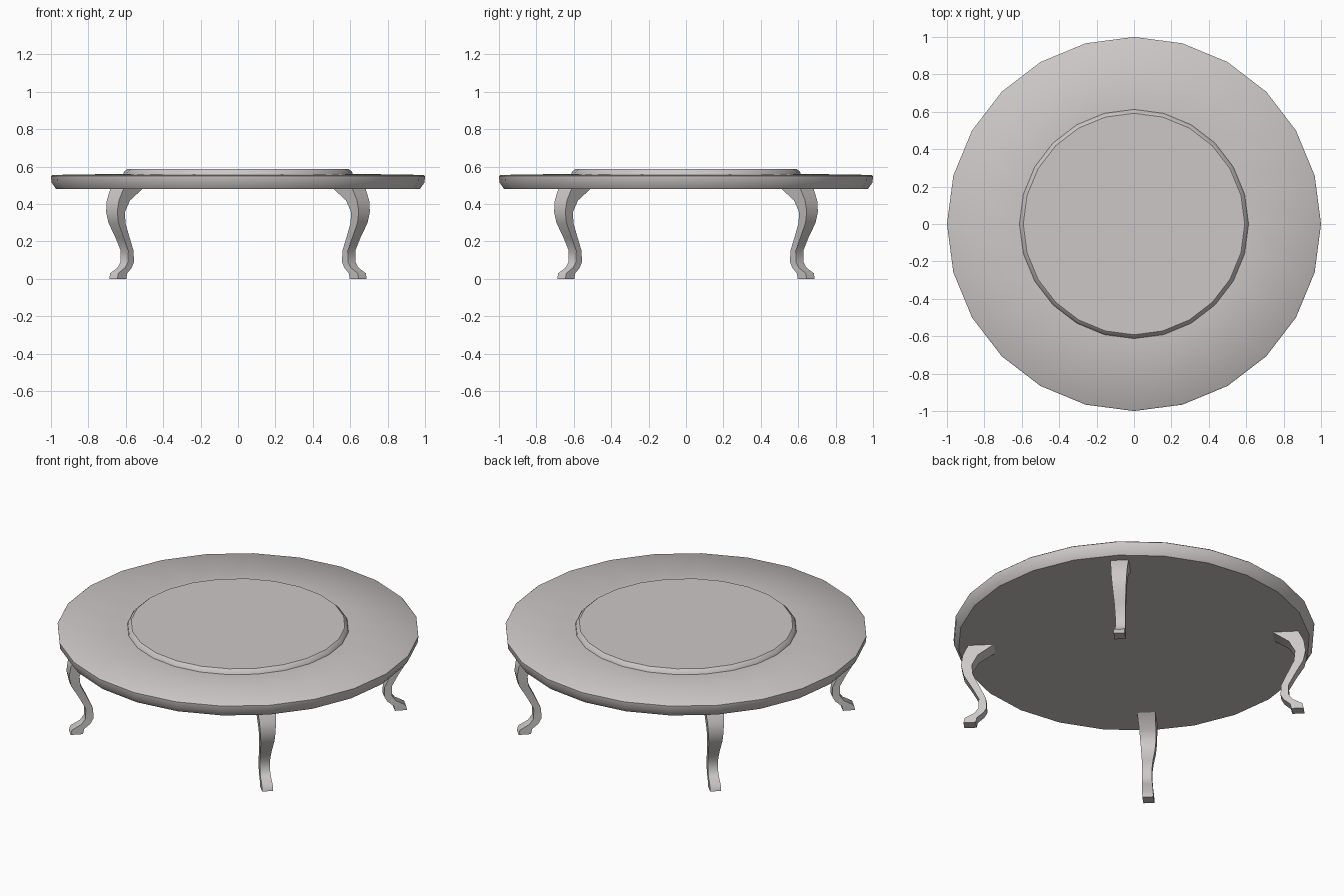
import bpy, bmesh, math
from mathutils import Matrix, Vector

cube = bpy.data.objects.get("Cube")
if cube:
    bpy.data.objects.remove(cube, do_unlink=True)

STONE = (0.60, 0.575, 0.565, 1)
stone = bpy.data.materials.new("warm_grey")
stone.use_nodes = True
stone.diffuse_color = STONE
stone.node_tree.nodes["Principled BSDF"].inputs["Base Color"].default_value = STONE


def loft(name, rings, angle):
    """Skin a closed solid through a stack of vertex rings."""
    bm = bmesh.new()
    loops = [[bm.verts.new(p) for p in ring] for ring in rings]
    n = len(loops[0])
    for low, high in zip(loops, loops[1:]):
        for i in range(n):
            j = (i + 1) % n
            bm.faces.new((low[i], low[j], high[j], high[i]))
    bm.faces.new(loops[0][::-1])
    bm.faces.new(loops[-1])
    bmesh.ops.recalc_face_normals(bm, faces=bm.faces)
    mesh = bpy.data.meshes.new(name)
    bm.to_mesh(mesh)
    bm.free()
    mesh.materials.append(stone)
    obj = bpy.data.objects.new(name, mesh)
    bpy.context.collection.objects.link(obj)
    bpy.ops.object.select_all(action="DESELECT")
    obj.select_set(True)
    bpy.context.view_layer.objects.active = obj
    bpy.ops.object.shade_smooth_by_angle(angle=math.radians(angle))
    return obj


def disc(name, profile, angle):
    """Turned part with 24 sides from (radius, height) pairs."""
    turns = [math.tau * i / 24 for i in range(24)]
    rings = [[(r * math.cos(a), r * math.sin(a), z) for a in turns] for r, z in profile]
    return loft(name, rings, angle)


# Round top with a chamfered underside and a raised centre panel
disc("table_top", [(0.972, 0.48), (0.997, 0.515), (1.0, 0.55), (0.993, 0.556), (0.6, 0.562)], 50)
disc("raised_panel", [(0.614, 0.556), (0.61, 0.572), (0.592, 0.588)], 40)

# Curved leg sections: height, inner radius, outer radius, width
LEG = [
    (0.0, 0.875, 0.943, 0.061),
    (0.03, 0.868, 0.936, 0.061),
    (0.06, 0.832, 0.882, 0.058),
    (0.09, 0.815, 0.86, 0.056),
    (0.15, 0.818, 0.858, 0.057),
    (0.22, 0.85, 0.895, 0.062),
    (0.30, 0.89, 0.942, 0.076),
    (0.36, 0.896, 0.955, 0.085),
    (0.42, 0.862, 0.946, 0.092),
    (0.482, 0.77, 0.915, 0.1),
]

# Four legs on the diagonals
names = ["back_left_leg", "back_right_leg", "front_right_leg", "front_left_leg"]
for k, name in enumerate(names):
    turn = Matrix.Rotation(math.radians(45 + 90 * k), 3, "Z")
    rings = []
    for z, inner, outer, width in LEG:
        w = width / 2
        corners = ((inner, -w), (outer, -w), (outer, w), (inner, w))
        rings.append([turn @ Vector((r, t, z)) for r, t in corners])
    loft(name, rings, 50)
